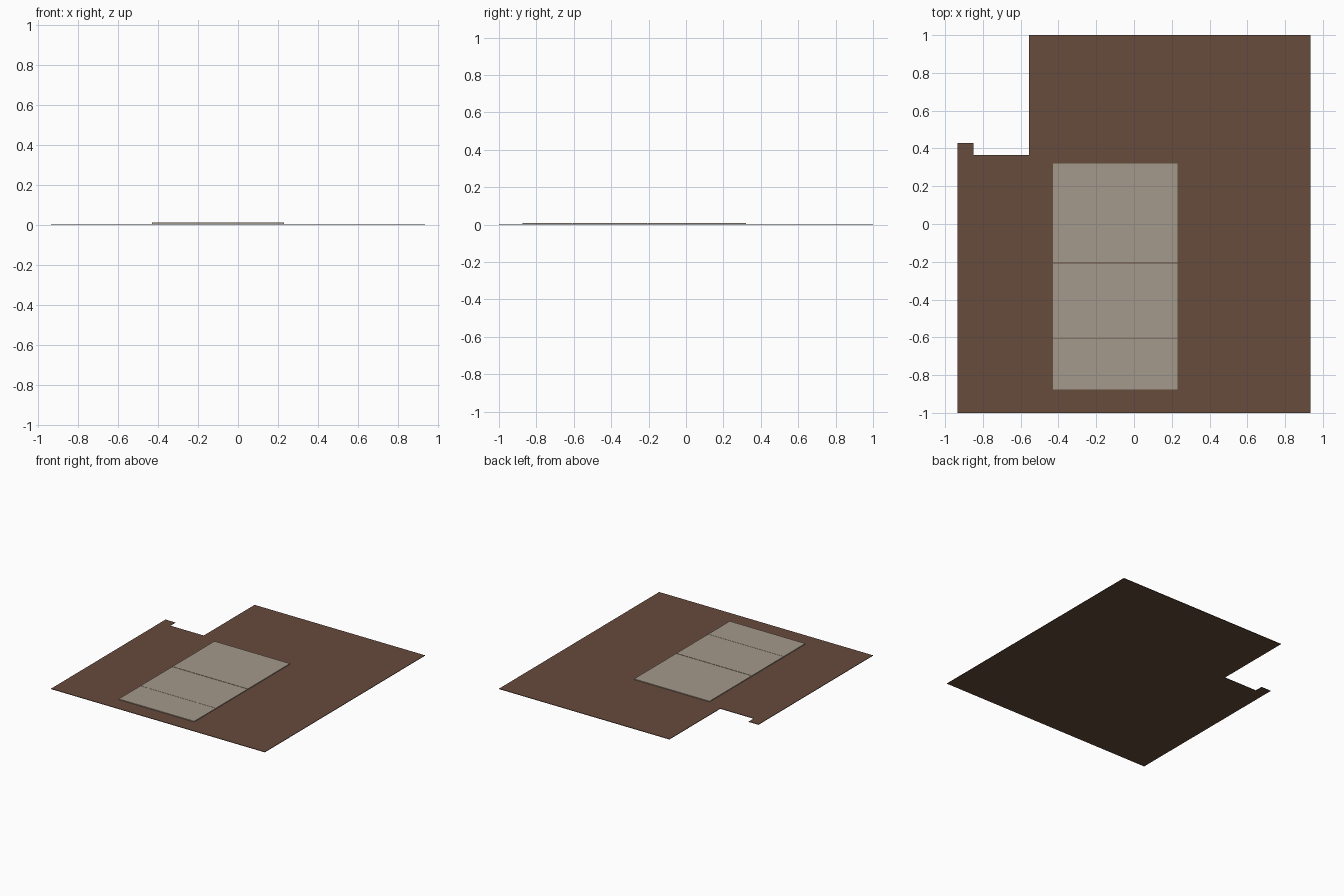
import bpy, bmesh

if "Cube" in bpy.data.objects:
    bpy.data.objects.remove(bpy.data.objects["Cube"])


def material(name, rgb):
    m = bpy.data.materials.new(name)
    m.diffuse_color = (*rgb, 1.0)
    m.use_nodes = True
    m.node_tree.nodes["Principled BSDF"].inputs["Base Color"].default_value = m.diffuse_color
    return m


def slab(name, outline, z0, z1, mat):
    """Extrude a flat outline into a thin slab."""
    bm = bmesh.new()
    face = bm.faces.new([bm.verts.new((x, y, z0)) for x, y in outline])
    ext = bmesh.ops.extrude_face_region(bm, geom=[face], use_keep_orig=True)
    top = [g for g in ext["geom"] if isinstance(g, bmesh.types.BMVert)]
    bmesh.ops.translate(bm, verts=top, vec=(0, 0, z1 - z0))
    bmesh.ops.recalc_face_normals(bm, faces=bm.faces)
    mesh = bpy.data.meshes.new(name)
    bm.to_mesh(mesh)
    bm.free()
    mesh.materials.append(mat)
    obj = bpy.data.objects.new(name, mesh)
    bpy.context.collection.objects.link(obj)
    return obj


brown = material("brown_wood", (0.135, 0.07, 0.045))
stone = material("warm_grey", (0.37, 0.32, 0.26))

FLOOR_TOP, PANEL_TOP = 0.004, 0.010

# Floor with the notched back left corner and small tab
slab("floor", [(-0.935, -1), (0.935, -1), (0.935, 1), (-0.555, 1),
               (-0.555, 0.365), (-0.85, 0.365), (-0.85, 0.43), (-0.935, 0.43)],
     0, FLOOR_TOP, brown)

# Raised platform in three panels with hairline seams
X0, X1 = -0.43, 0.23
panels = [(-0.875, -0.606), (-0.604, -0.209), (-0.205, 0.32)]
for i, (y0, y1) in enumerate(panels):
    slab(f"platform_panel_{i + 1}", [(X0, y0), (X1, y0), (X1, y1), (X0, y1)],
         FLOOR_TOP, PANEL_TOP, stone)
